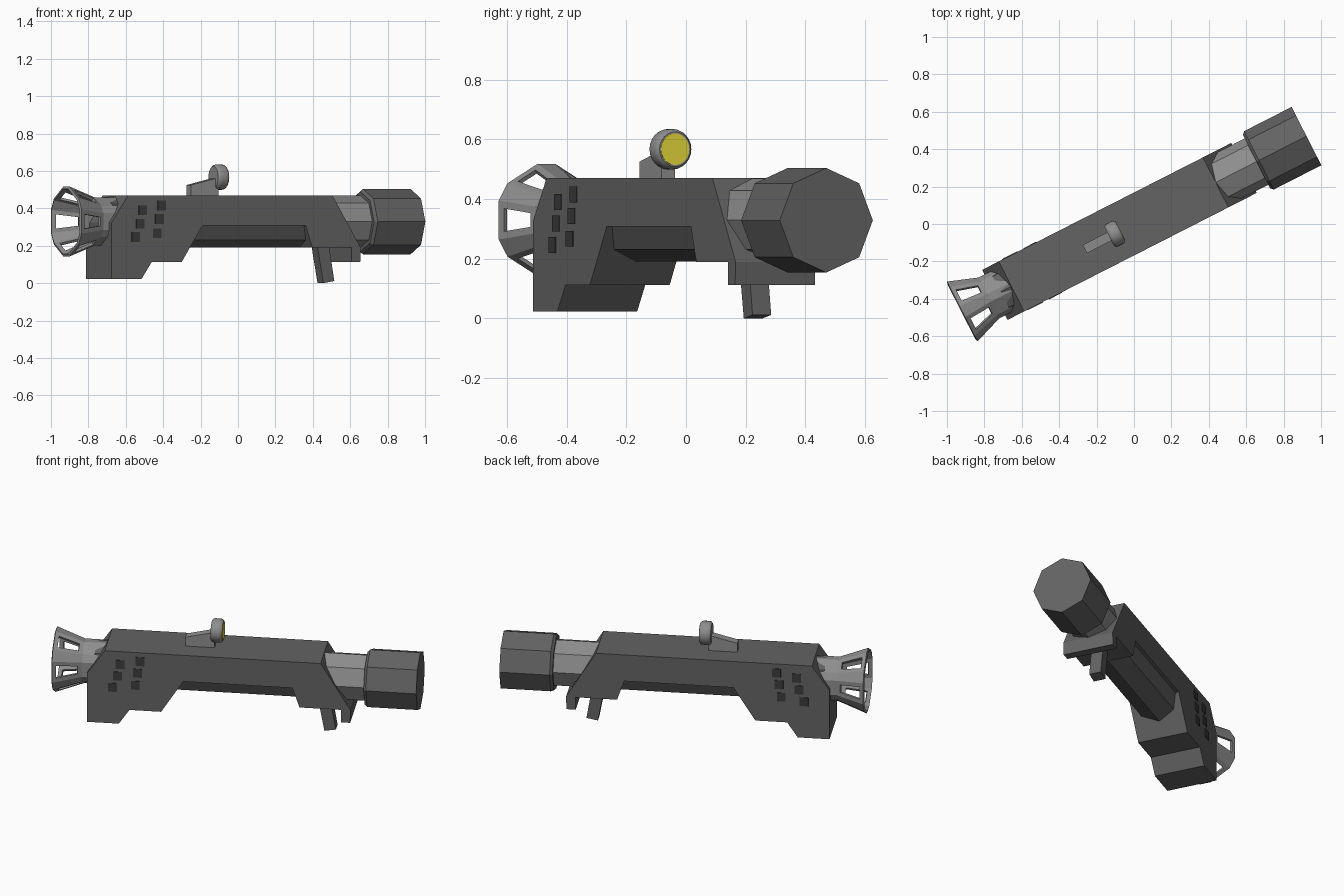
import bpy, bmesh
from math import sin, cos, radians, pi

if "Cube" in bpy.data.objects:
    bpy.data.objects.remove(bpy.data.objects["Cube"])

YAW = radians(27)      # the whole tube is turned in plan; parts use u (along), v (across), z
AXIS_Z = 0.33


def material(name, r, g, b):
    mat = bpy.data.materials.new(name)
    mat.diffuse_color = (r, g, b, 1)
    mat.use_nodes = True
    mat.node_tree.nodes["Principled BSDF"].inputs["Base Color"].default_value = mat.diffuse_color
    return mat


DARK = material("dark_grey", .125, .125, .125)
MID = material("mid_grey", .27, .27, .27)
BLACK = material("near_black", .045, .045, .045)
YELLOW = material("lens_yellow", .82, .72, .045)


def finish(name, bm, mat):
    bmesh.ops.recalc_face_normals(bm, faces=bm.faces)
    me = bpy.data.meshes.new(name)
    bm.to_mesh(me)
    bm.free()
    me.materials.append(mat)
    ob = bpy.data.objects.new(name, me)
    bpy.context.collection.objects.link(ob)
    ob.rotation_euler.z = YAW
    return ob


def extrude_profile(name, pts, half, mat):
    bm = bmesh.new()
    face = bm.faces.new([bm.verts.new((u, -half, z)) for u, z in pts])
    ext = bmesh.ops.extrude_face_region(bm, geom=[face])
    verts = [g for g in ext["geom"] if isinstance(g, bmesh.types.BMVert)]
    bmesh.ops.translate(bm, verts=verts, vec=(0, 2 * half, 0))
    return finish(name, bm, mat)


def lathe(bm, stations, angles, zc=AXIS_Z, caps=True):
    """Rings at (u, radius); angles run from the top. Returns side faces per strip."""
    rings = [[bm.verts.new((u, r * sin(a), zc + r * cos(a))) for a in angles] for u, r in stations]
    n = len(angles)
    strips = [[bm.faces.new((p[i], p[(i + 1) % n], q[(i + 1) % n], q[i])) for i in range(n)]
              for p, q in zip(rings, rings[1:])]
    if caps:
        bm.faces.new(rings[0])
        bm.faces.new(rings[-1])
    return strips


def tube(name, stations, sides, mat, zc=AXIS_Z):
    bm = bmesh.new()
    lathe(bm, stations, [2 * pi * i / sides for i in range(sides)], zc)
    return finish(name, bm, mat)


# main housing with the cut-out underneath
extrude_profile("housing", [
    (-.735, .47), (.49, .47), (.66, .19), (.657, .113), (.605, .113), (.605, .19),
    (.37, .19), (.33, .308), (-.29, .308), (-.415, .112), (-.595, .112),
    (-.655, .023), (-.835, .023), (-.835, .325)], .15, DARK)

# octagonal barrel: core seen through the cut-out, lighter front, wide muzzle
tube("barrel_core", [(-.80, .13), (-.70, .139), (.45, .139)], 8, DARK)
tube("barrel_front", [(.45, .139), (.76, .139)], 8, MID)
tube("muzzle", [(.735, .16), (.75, .175), (1.035, .175)], 8, DARK, .329)

# flared exhaust: six wide faces with slots, narrow ribs between
angles = [radians(60 * k + d) for k in range(6) for d in (-10, 10)]
bm = bmesh.new()
strips = lathe(bm, [(-1.03, .191), (-.87, .13), (-.74, .13)], angles, caps=False)
bm.normal_update()
wide = strips[0][1::2]
bmesh.ops.inset_individual(bm, faces=wide, thickness=.024, use_even_offset=True)
bmesh.ops.delete(bm, geom=wide, context="FACES")
exhaust = finish("exhaust_flare", bm, MID)
solid = exhaust.modifiers.new("wall", "SOLIDIFY")
solid.thickness = .015
solid.offset = -1

# trigger grip, leaning forward
extrude_profile("trigger_grip", [(.455, .22), (.525, .22), (.56, .012), (.495, 0)], .035, DARK)

# sight: wedge mount, rounded ring and lens
extrude_profile("sight_mount", [(-.295, .46), (-.295, .525), (-.13, .565), (-.13, .46)], .025, MID)
ring = tube("sight_ring", [(-.148, .058), (-.140, .066), (-.130, .068), (-.100, .068),
                           (-.090, .066), (-.082, .058)], 24, MID, .567)
lens = tube("sight_lens", [(-.09, .053), (-.080, .053)], 24, YELLOW, .567)
for ob in (ring, lens):
    bpy.ops.object.select_all(action="DESELECT")
    ob.select_set(True)
    bpy.context.view_layer.objects.active = ob
    bpy.ops.object.shade_smooth_by_angle(angle=radians(40))

# small dark vents, almost flush, on both sides
bm = bmesh.new()
for u, z in [(-.69, .246), (-.663, .318), (-.648, .39), (-.562, .267), (-.548, .343), (-.534, .415)]:
    for side in (-1, 1):
        cube = bmesh.ops.create_cube(bm, size=1)["verts"]
        bmesh.ops.scale(bm, verts=cube, vec=(.05, .02, .053))
        bmesh.ops.translate(bm, verts=cube, vec=(u, side * .143, z))
finish("side_vents", bm, BLACK)
